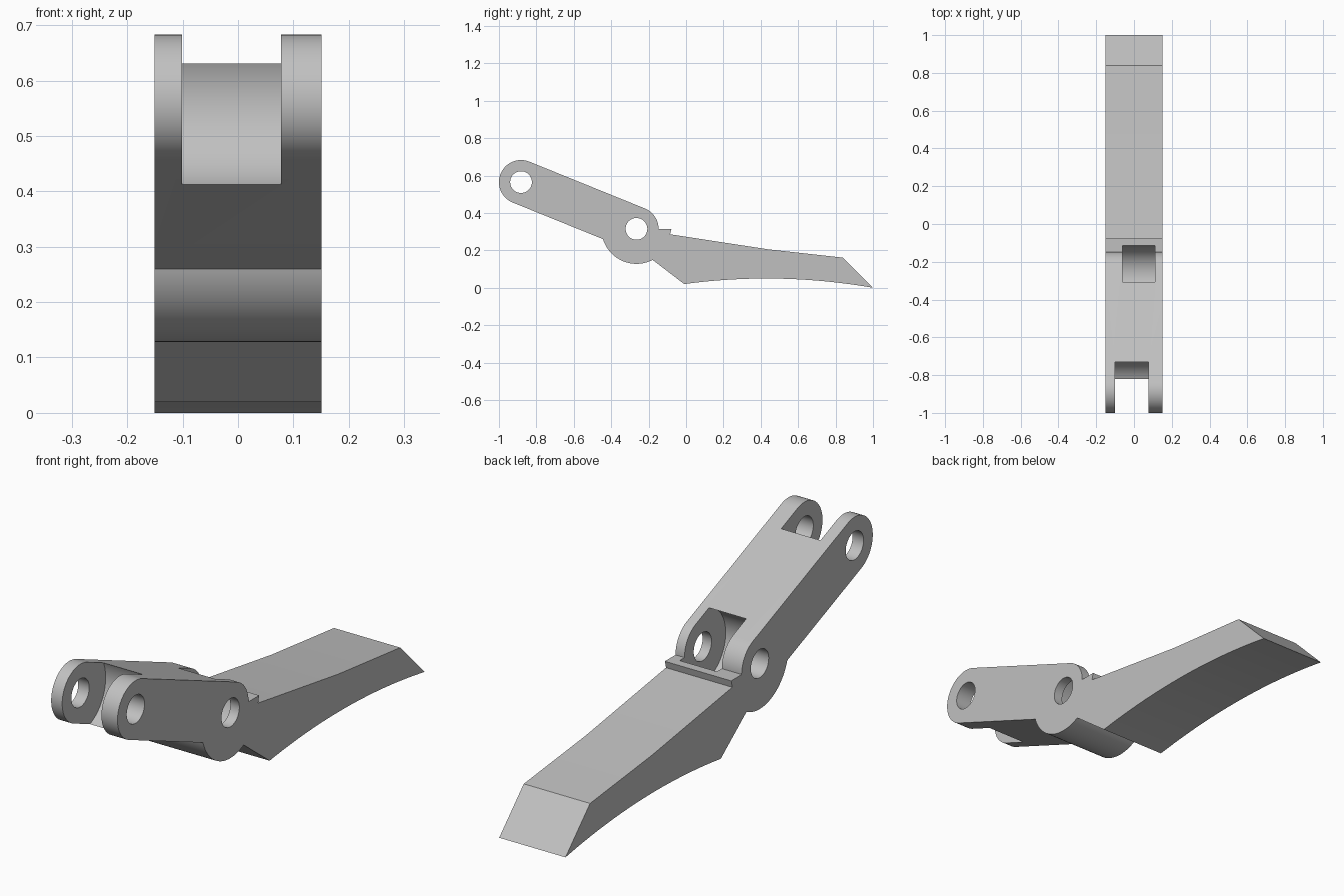
import bpy
import bmesh
from math import radians, cos, sin, atan2, acos, sqrt, pi
from mathutils import Vector

if "Cube" in bpy.data.objects:
    bpy.data.objects.remove(bpy.data.objects["Cube"], do_unlink=True)

HALF_WIDTH = 0.151
FRONT_PIN = Vector((-0.882, 0.565))
MID_PIN = Vector((-0.265, 0.315))
ARM_R, HUB_R, HOLE_R = 0.118, 0.187, 0.058

grey = bpy.data.materials.new("plain grey")
grey.use_nodes = True
colour = (0.53, 0.53, 0.53, 1)
grey.diffuse_color = colour
grey.node_tree.nodes["Principled BSDF"].inputs["Base Color"].default_value = colour


def arc(centre, radius, start, end, steps):
    """Points (y, z) on an arc between two angles."""
    angles = [start + (end - start) * i / steps for i in range(steps + 1)]
    return [(centre.x + radius * cos(a), centre.y + radius * sin(a)) for a in angles]


def extrude_profile(name, points, x0, x1):
    """Solid made by sweeping a (y, z) outline from x0 to x1."""
    bm = bmesh.new()
    face = bm.faces.new([bm.verts.new((x0, y, z)) for y, z in points])
    swept = bmesh.ops.extrude_face_region(bm, geom=[face])["geom"]
    verts = [v for v in swept if isinstance(v, bmesh.types.BMVert)]
    bmesh.ops.translate(bm, verts=verts, vec=(x1 - x0, 0, 0))
    bmesh.ops.recalc_face_normals(bm, faces=bm.faces)
    mesh = bpy.data.meshes.new(name)
    bm.to_mesh(mesh)
    bm.free()
    mesh.materials.append(grey)
    obj = bpy.data.objects.new(name, mesh)
    bpy.context.collection.objects.link(obj)
    return obj


def cut_cylinder(target, centre, radius, x0, x1):
    """Subtract a round cutter lying along x."""
    cutter = extrude_profile("cutter", arc(centre, radius, 0, 2 * pi, 96)[:-1], x0, x1)
    cutter.hide_render = True
    mod = target.modifiers.new("cut", "BOOLEAN")
    mod.operation = "DIFFERENCE"
    mod.solver = "EXACT"
    mod.object = cutter
    bpy.ops.object.modifier_apply(modifier=mod.name)
    bpy.data.objects.remove(cutter, do_unlink=True)


# Outline: rounded arm, hub, stop ledge and curved blade
axis = MID_PIN - FRONT_PIN
tilt = atan2(axis.y, axis.x)
up = tilt + pi / 2
hub_start = up + pi - acos(ARM_R / HUB_R)
hub_end = radians(297.5)
outline = arc(MID_PIN, ARM_R, 0, up, 30)
outline += arc(FRONT_PIN, ARM_R, up, up + pi, 48)
outline += arc(MID_PIN, HUB_R, hub_start, hub_end, 36)

# Blade underside is a shallow arch from heel to tip
heel, tip, rise = Vector((-0.01, 0.02)), Vector((1.0, 0.0)), 0.039
for i in range(25):
    t = i / 24
    p = heel.lerp(tip, t)
    outline.append((p.x, p.y + rise * 4 * t * (1 - t)))
outline += [(0.84, 0.161), (0.436, 0.206), (-0.085, 0.286), (-0.078, 0.315)]

lever = extrude_profile("lever_body", outline, -HALF_WIDTH, HALF_WIDTH)
bpy.context.view_layer.objects.active = lever
lever.select_set(True)

# Round-bottomed fork slot and hub pocket, then the two pin holes
cut_cylinder(lever, FRONT_PIN, 0.165, -0.101, 0.078)
cut_cylinder(lever, MID_PIN, 0.15, -0.06, 0.11)
for pin in (FRONT_PIN, MID_PIN):
    cut_cylinder(lever, pin, HOLE_R, -0.3, 0.3)

bpy.ops.object.shade_smooth_by_angle(angle=radians(20))
